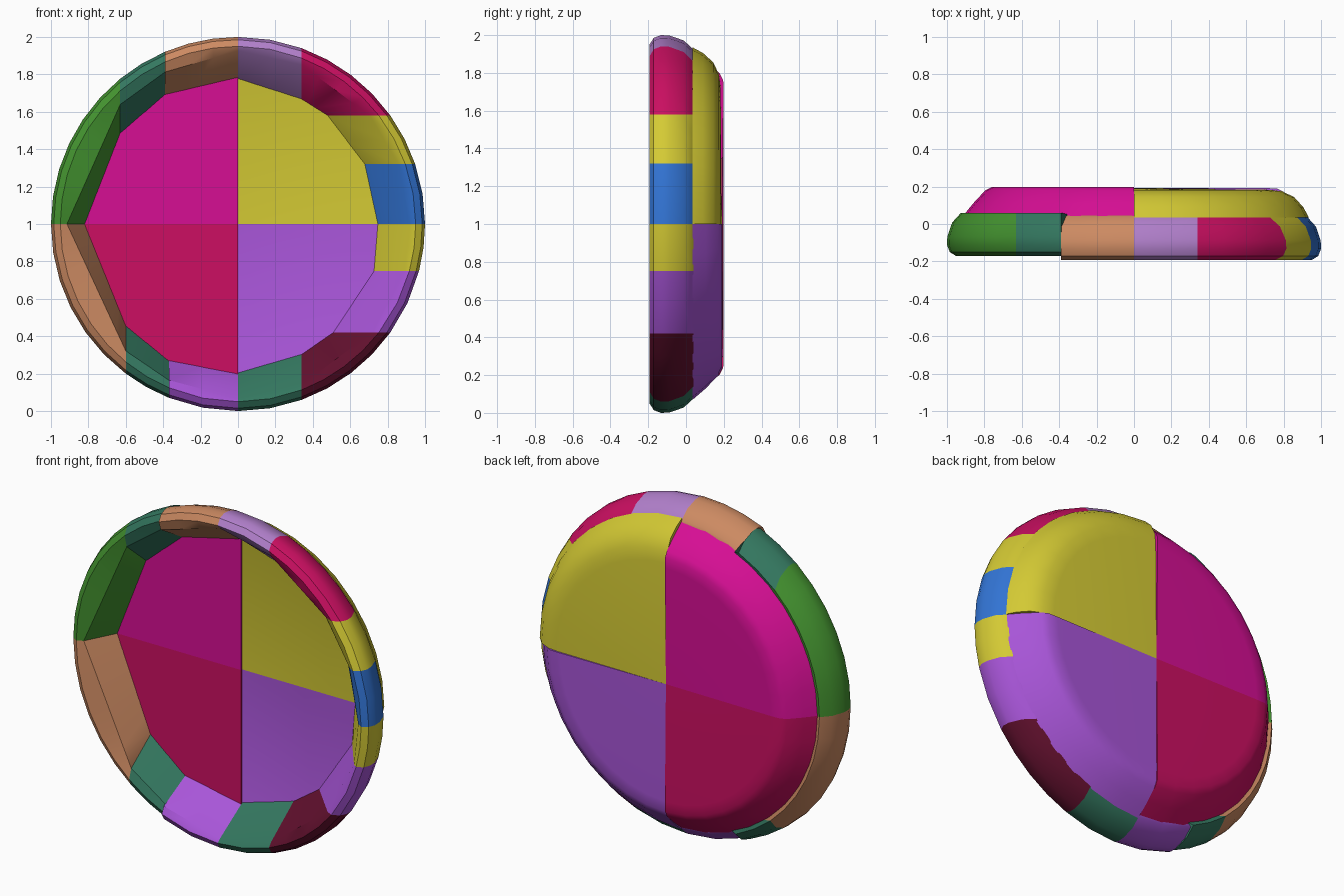
import bpy, bmesh, math
from mathutils import Vector

cube = bpy.data.objects.get("Cube")
if cube:
    bpy.data.objects.remove(cube, do_unlink=True)


# Materials (sRGB values converted to linear)
def linear(c):
    c /= 255
    return c / 12.92 if c <= 0.04045 else ((c + 0.055) / 1.055) ** 2.4


COLOURS = {
    "magenta": (214, 14, 148), "yellow": (212, 202, 52), "purple": (168, 85, 216),
    "crimson": (204, 15, 98), "green": (68, 148, 48), "teal": (52, 120, 96),
    "tan": (204, 138, 98), "lavender": (178, 128, 204), "blue": (50, 116, 212),
    "maroon": (98, 16, 46),
}
MATS = {}
for name, rgb in COLOURS.items():
    mat = bpy.data.materials.new(name)
    mat.use_nodes = True
    col = tuple(linear(v) for v in rgb) + (1.0,)
    mat.diffuse_color = col
    mat.node_tree.nodes["Principled BSDF"].inputs["Base Color"].default_value = col
    MATS[name] = mat


def loft(name, sections, colour):
    """Solid through a list of closed cross-sections, capped at both ends."""
    bm = bmesh.new()
    rows = [[bm.verts.new(p) for p in sec] for sec in sections]
    n = len(rows[0])
    for a, b in zip(rows, rows[1:]):
        for i in range(n):
            j = (i + 1) % n
            bm.faces.new((a[i], a[j], b[j], b[i]))
    bm.faces.new(rows[0][::-1])
    bm.faces.new(rows[-1])
    bmesh.ops.remove_doubles(bm, verts=bm.verts, dist=1e-5)
    bmesh.ops.recalc_face_normals(bm, faces=bm.faces)
    mesh = bpy.data.meshes.new(name)
    bm.to_mesh(mesh)
    bm.free()
    mesh.materials.append(MATS[colour])
    obj = bpy.data.objects.new(name, mesh)
    bpy.context.collection.objects.link(obj)
    bpy.ops.object.select_all(action="DESELECT")
    obj.select_set(True)
    bpy.context.view_layer.objects.active = obj
    bpy.ops.object.shade_smooth_by_angle(angle=math.radians(35))
    return obj


# Four quarter wedges forming the dish: (radius, depth) profiles
ROUND = [(0.935, 0.035), (0.905, 0.09), (0.855, 0.145), (0.79, 0.175), (0.72, 0.183)]
SHARP = [(0.93, 0.035), (0.87, 0.105), (0.80, 0.172), (0.765, 0.19), (0.70, 0.192)]
LEFTS = [(0.925, 0.03), (0.86, 0.11), (0.795, 0.18), (0.76, 0.197), (0.70, 0.199)]
QUARTERS = [
    ("upper_left_quarter", 0, "yellow", ROUND, 0.04),
    ("upper_right_quarter", 90, "magenta", LEFTS, 0.03),
    ("lower_right_quarter", 180, "crimson", LEFTS, 0.03),
    ("lower_left_quarter", 270, "purple", SHARP, 0.04),
]
STEPS = 9
for name, start, colour, bevel, front in QUARTERS:
    profile = [(0, front), (0.92, front)] + bevel + [(0, 0.19)]
    sections = []
    for k in range(STEPS + 1):
        a = math.radians(start + 90 * k / STEPS)
        sections.append([(r * math.cos(a), y, 1 + r * math.sin(a)) for r, y in profile])
    loft(name, sections, colour)


# Rim cuts, clockwise from the top: inner x, z, outer x, z, colour of the next segment
CUTS = [
    (0.00, 1.77, 0.00, 2.00, "lavender"), (0.34, 1.66, 0.34, 1.94, "crimson"),
    (0.47, 1.58, 0.815, 1.58, "yellow"), (0.67, 1.32, 0.948, 1.32, "blue"),
    (0.74, 1.00, 1.00, 1.00, "yellow"), (0.72, 0.75, 0.968, 0.75, "purple"),
    (0.50, 0.42, 0.815, 0.42, "maroon"), (0.34, 0.31, 0.34, 0.06, "teal"),
    (0.00, 0.21, 0.00, 0.00, "purple"), (-0.37, 0.28, -0.37, 0.071, "teal"),
    (-0.60, 0.47, -0.60, 0.20, "tan"), (-0.81, 1.00, -1.00, 1.00, "green"),
    (-0.63, 1.47, -0.63, 1.777, "teal"), (-0.39, 1.68, -0.39, 1.921, "tan"),
]
# Outer rounding: (distance in from the outer circle, depth)
RIM = [(0.05, 0.0), (0.015, 0.022), (0.0, 0.06), (0.002, 0.105),
       (0.028, 0.18), (0.075, 0.232)]


def ends(cut):
    return Vector((cut[0], cut[1] - 1)), Vector((cut[2], cut[3] - 1))


def crease(cut):
    inner, outer = ends(cut)
    return inner.lerp(outer, 0.55 if outer.x < -0.01 else 0.68)


def point(p, y):
    return (p.x, y, p.y + 1)


for i, cut in enumerate(CUTS):
    nxt = CUTS[(i + 1) % len(CUTS)]
    (ia, oa), (ib, ob) = ends(cut), ends(nxt)
    a0, a1 = math.atan2(oa.y, oa.x), math.atan2(ob.y, ob.x)
    sweep = (a0 - a1) % math.tau
    front = -0.172 if oa.x + ob.x < -0.5 else -0.193
    n = max(2, round(sweep / math.radians(9)))
    sections = []
    for k in range(n + 1):
        s = k / n
        a = a0 - sweep * s
        radial = Vector((math.cos(a), math.sin(a)))
        inner = ia.lerp(ib, s)
        ridge = crease(cut).lerp(crease(nxt), s)
        inward = (inner - radial).normalized()
        slant = max(0.5, -inward.dot(radial))
        sec = [point(inner, 0.05), point(ridge, front + 0.02)]
        sec += [point(radial + inward * d / slant, front + dy) for d, dy in RIM]
        sec.append(point(radial * 0.90, 0.05))
        sections.append(sec)
    loft(f"rim_segment_{i + 1:02d}", sections, cut[4])
